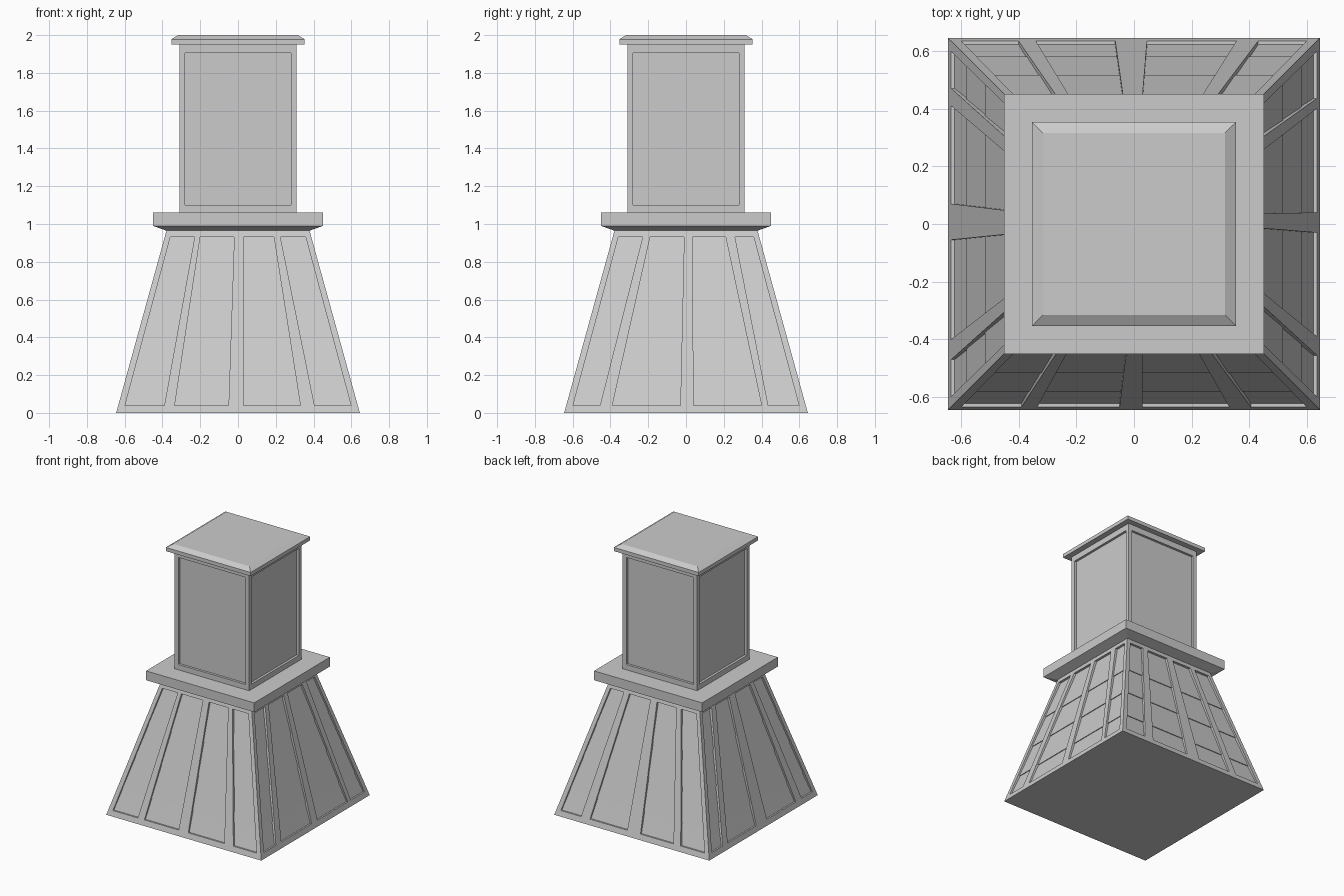
import bpy, bmesh
from math import pi
from mathutils import Matrix

if "Cube" in bpy.data.objects:
    bpy.data.objects.remove(bpy.data.objects["Cube"])


def loft(name, rings):
    """Closed solid skinned through a stack of four-point rings."""
    bm = bmesh.new()
    vs = [[bm.verts.new(p) for p in ring] for ring in rings]
    for a, b in zip(vs, vs[1:]):
        for i in range(4):
            j = (i + 1) % 4
            bm.faces.new((a[i], a[j], b[j], b[i]))
    bm.faces.new(vs[0][::-1])
    bm.faces.new(vs[-1])
    bmesh.ops.recalc_face_normals(bm, faces=bm.faces)
    me = bpy.data.meshes.new(name)
    bm.to_mesh(me)
    bm.free()
    ob = bpy.data.objects.new(name, me)
    bpy.context.collection.objects.link(ob)
    return ob


def rect(x0, x1, y0, y1, z):
    return [(x0, y0, z), (x1, y0, z), (x1, y1, z), (x0, y1, z)]


def stack(name, profile):
    """Centred square solid from (z, half width) pairs."""
    return loft(name, [rect(-h, h, -h, h, z) for z, h in profile])


def corner_posts(name, ends):
    """Four posts from (z, outer half width, post width) ends."""
    for k in range(4):
        ob = loft(f"{name}_{k + 1}", [rect(h - w, h, h - w, h, z) for z, h, w in ends])
        ob.data.transform(Matrix.Rotation(k * pi / 2, 4, 'Z'))


def half(z):
    """Half width of the tapered base at height z."""
    return 0.645 - 0.276 * z


LOW, HIGH = 0.04, 0.93

# Tapered base: sill, head rail and corner posts
stack("base_sill", [(0, half(0)), (LOW, half(LOW))])
stack("base_head_rail", [(HIGH, half(HIGH)), (0.965, half(0.965))])
corner_posts("base_corner_post", [(LOW, half(LOW), 0.036), (HIGH, half(HIGH), 0.03)])

# Lapped cladding boards behind the frame
levels = [LOW, 0.19, 0.425, 0.66, HIGH]
boards = []
for a, b in zip(levels, levels[1:]):
    boards += [(a, half(a) - 0.012), (b, half(b) - 0.018)]
stack("base_cladding", boards)

# Uneven struts on each side: bottom left, bottom right, top left, top right
struts = {
    "front": [(-.39, -.335, -.23, -.20), (-.05, .03, -.02, .03), (.33, .405, .19, .225)],
    "right": [(-.455, -.39, -.23, -.19), (-.03, .04, -.01, .035), (.40, .435, .21, .26)],
    "back": [(-.43, -.355, -.245, -.20), (-.045, .065, -.025, .03), (.34, .40, .19, .23)],
    "left": [(-.47, -.41, -.25, -.20), (-.07, .055, -.04, .03), (.40, .47, .21, .25)],
}
for k, (side, rows) in enumerate(struts.items()):
    for i, (bl, br, tl, tr) in enumerate(rows):
        ob = loft(f"{side}_strut_{i + 1}", [
            rect(bl, br, -half(LOW), -half(LOW) + 0.03, LOW),
            rect(tl, tr, -half(HIGH), -half(HIGH) + 0.03, HIGH)])
        ob.data.transform(Matrix.Rotation(k * pi / 2, 4, 'Z'))

# Ledge with sloped underside
stack("ledge", [(0.965, 0.38), (0.99, 0.45), (1.06, 0.45)])

# Upper tower with recessed panels
stack("tower_bottom_rail", [(1.06, 0.31), (1.10, 0.31)])
stack("tower_panels", [(1.10, 0.292), (1.905, 0.292)])
stack("tower_top_rail", [(1.905, 0.31), (1.95, 0.31)])
corner_posts("tower_corner_post", [(1.10, 0.31, 0.03), (1.905, 0.31, 0.03)])

# Roof cap with bevelled top edge
stack("roof_cap", [(1.95, 0.353), (1.978, 0.353), (2.0, 0.316)])
